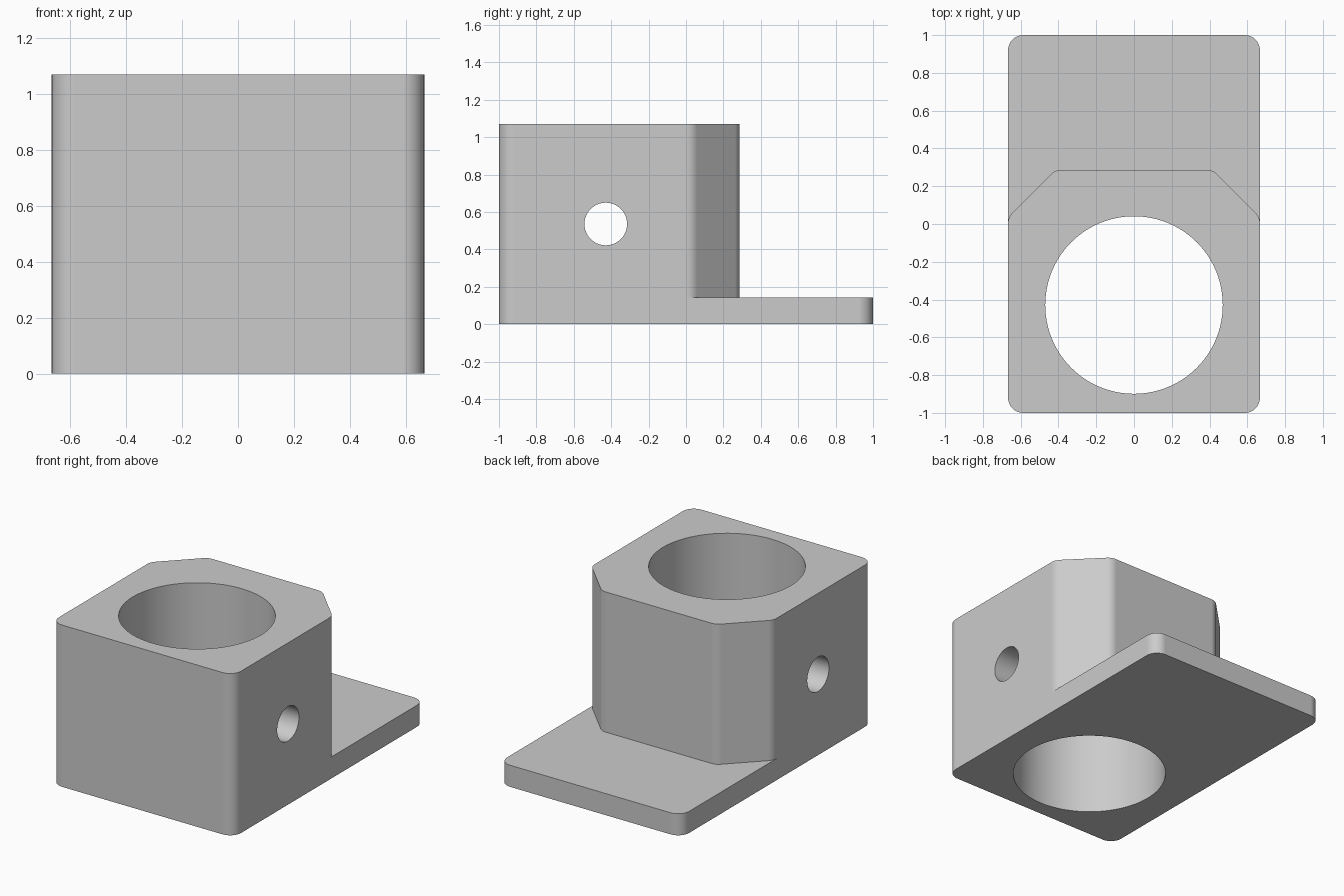
import bpy
import bmesh
import math
from mathutils import Vector, Matrix

if "Cube" in bpy.data.objects:
    bpy.data.objects.remove(bpy.data.objects["Cube"], do_unlink=True)

HALF_W, HEIGHT, PLATE_H = 0.667, 1.071, 0.143
BLOCK_BACK, RADIUS, BORE_Y = 0.286, 0.08, -0.429

grey = bpy.data.materials.new("light grey")
grey.use_nodes = True
colour = (0.6, 0.6, 0.6, 1)
grey.diffuse_color = colour
grey.node_tree.nodes["Principled BSDF"].inputs["Base Color"].default_value = colour


def add_object(name, bm):
    bmesh.ops.recalc_face_normals(bm, faces=bm.faces[:])
    mesh = bpy.data.meshes.new(name)
    bm.to_mesh(mesh)
    bm.free()
    mesh.materials.append(grey)
    obj = bpy.data.objects.new(name, mesh)
    bpy.context.collection.objects.link(obj)
    return obj


def rounded(corners, radius, steps=8):
    """Counter-clockwise outline with every corner replaced by a tangent arc."""
    points = []
    for i, corner in enumerate(corners):
        p = Vector(corner)
        to_prev = (Vector(corners[i - 1]) - p).normalized()
        to_next = (Vector(corners[(i + 1) % len(corners)]) - p).normalized()
        half = to_prev.angle(to_next) / 2
        centre = p + (to_prev + to_next).normalized() * radius / math.sin(half)
        start = p + to_prev * radius / math.tan(half) - centre
        sweep = math.pi - 2 * half
        for k in range(steps + 1):
            points.append(centre + Matrix.Rotation(sweep * k / steps, 2) @ start)
    return points


def prism(name, outline, height):
    bm = bmesh.new()
    face = bm.faces.new([bm.verts.new((p.x, p.y, 0)) for p in outline])
    top = bmesh.ops.extrude_face_region(bm, geom=[face])["geom"]
    verts = [v for v in top if isinstance(v, bmesh.types.BMVert)]
    bmesh.ops.translate(bm, verts=verts, vec=(0, 0, height))
    return add_object(name, bm)


def drill(name, radius, depth, matrix, sides):
    bm = bmesh.new()
    bmesh.ops.create_cone(bm, cap_ends=True, segments=sides, radius1=radius,
                          radius2=radius, depth=depth, matrix=matrix)
    return add_object(name, bm)


# Base plate and the chamfered block that rises from its front half
plate_corners = [(-HALF_W, -1), (HALF_W, -1), (HALF_W, 1), (-HALF_W, 1)]
mount = prism("mounting_block", rounded(plate_corners, RADIUS), PLATE_H)

back_x, side_y = 0.418, 0.035
block_corners = [(-HALF_W, -1), (HALF_W, -1), (HALF_W, side_y), (back_x, BLOCK_BACK),
                 (-back_x, BLOCK_BACK), (-HALF_W, side_y)]
block = prism("block_body", rounded(block_corners, RADIUS), HEIGHT)

# Vertical main bore and horizontal cross hole
bore = drill("bore_cutter", 0.47, 3, Matrix.Translation((0, BORE_Y, HEIGHT / 2)), 96)
cross = drill("cross_hole_cutter", 0.114, 3,
              Matrix.Translation((0, BORE_Y, HEIGHT / 2)) @ Matrix.Rotation(math.pi / 2, 4, 'Y'), 48)

# Join and cut into one solid
bpy.context.view_layer.objects.active = mount
for helper, operation in ((block, 'UNION'), (bore, 'DIFFERENCE'), (cross, 'DIFFERENCE')):
    helper.hide_render = True
    mod = mount.modifiers.new(helper.name, 'BOOLEAN')
    mod.operation = operation
    mod.solver = 'EXACT'
    mod.object = helper
    bpy.ops.object.modifier_apply(modifier=mod.name)
    bpy.data.objects.remove(helper, do_unlink=True)

# Smooth rounds with crisp flat faces
bpy.ops.object.select_all(action='DESELECT')
mount.select_set(True)
bpy.ops.object.shade_smooth_by_angle(angle=math.radians(30))
weighted = mount.modifiers.new("flat_face_normals", 'WEIGHTED_NORMAL')
weighted.keep_sharp = True
